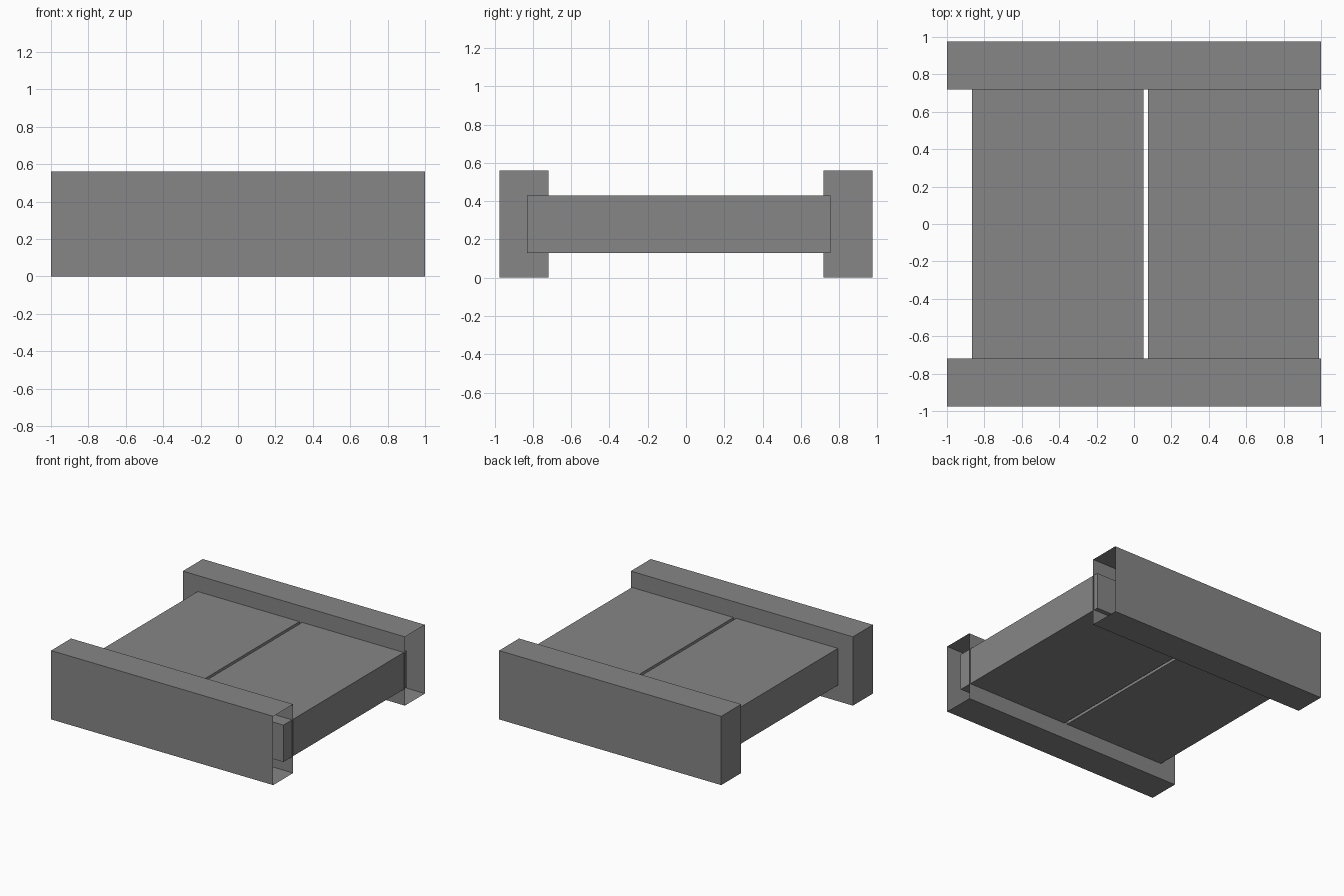
import bpy
import bmesh

cube = bpy.data.objects.get("Cube")
if cube:
    bpy.data.objects.remove(cube, do_unlink=True)

grey = bpy.data.materials.new("plain grey")
grey.use_nodes = True
colour = (0.24, 0.24, 0.24, 1)
grey.diffuse_color = colour
grey.node_tree.nodes["Principled BSDF"].inputs["Base Color"].default_value = colour


def box(name, low, high, open_end=False):
    """Box between two corners, optionally without its +x face."""
    bm = bmesh.new()
    bmesh.ops.create_cube(bm, size=1)
    for v in bm.verts:
        v.co = [(a + b) / 2 + c * (b - a) for a, b, c in zip(low, high, v.co)]
    bm.normal_update()
    if open_end:
        ends = [f for f in bm.faces if f.normal.x > 0.9]
        bmesh.ops.delete(bm, geom=ends, context="FACES_ONLY")
    mesh = bpy.data.meshes.new(name)
    bm.to_mesh(mesh)
    bm.free()
    mesh.materials.append(grey)
    obj = bpy.data.objects.new(name, mesh)
    bpy.context.collection.objects.link(obj)
    return obj


# Hollow side rails, open at the +x end
box("front_rail", (-1, -0.975, 0), (1, -0.718, 0.56), open_end=True)
box("back_rail", (-1, 0.718, 0), (1, 0.975, 0.56), open_end=True)

# Two deck panels with a narrow gap, running into the rails
for name, x0, x1 in (("right_panel", -0.865, 0.05), ("left_panel", 0.075, 0.99)):
    box(name, (x0, -0.83, 0.13), (x1, 0.755, 0.43))
